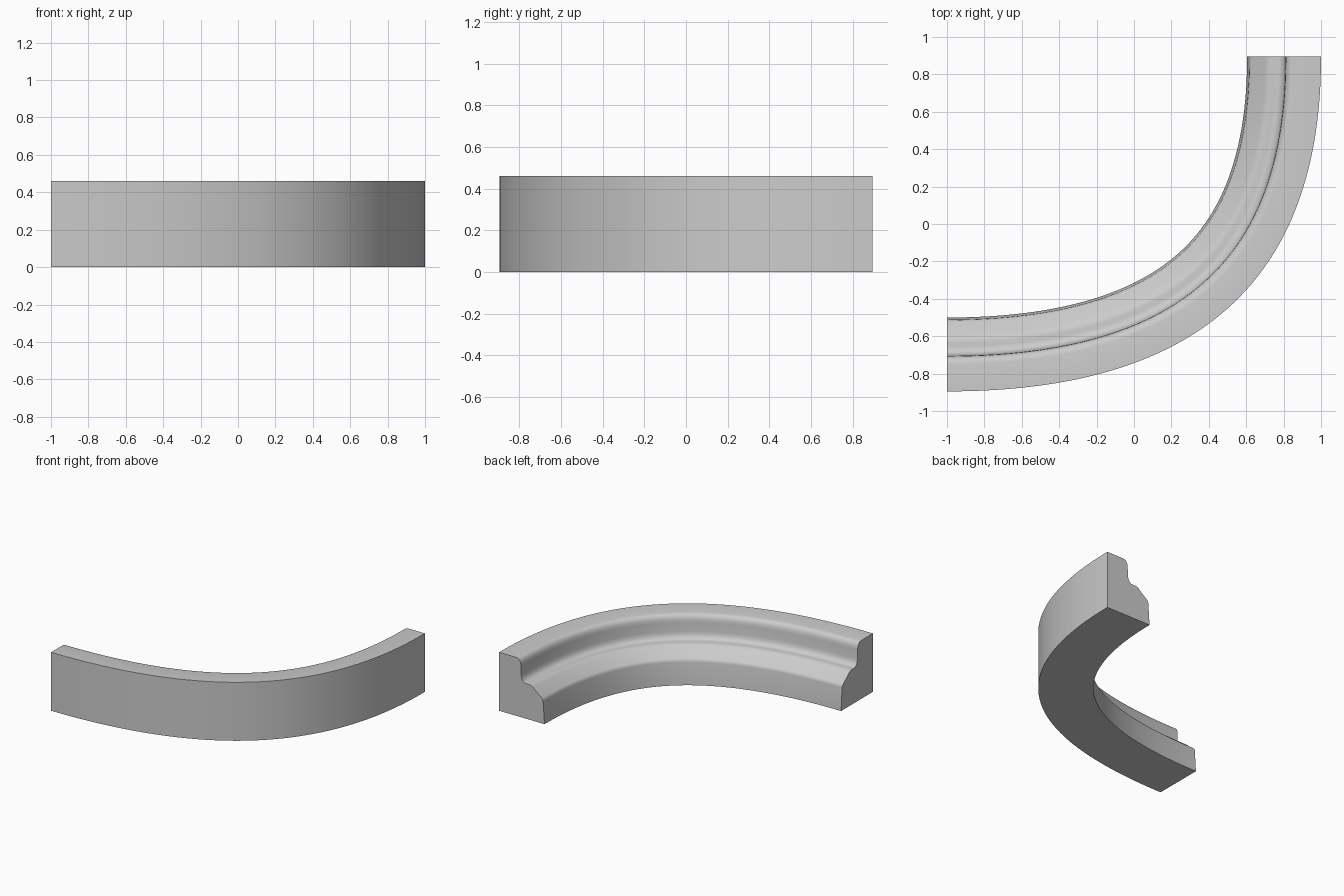
import bpy, bmesh
from mathutils import Vector

cube = bpy.data.objects.get("Cube")
if cube:
    bpy.data.objects.remove(cube, do_unlink=True)

# Material
grey = bpy.data.materials.new("light_grey")
grey.use_nodes = True
colour = (0.6, 0.6, 0.6, 1)
grey.diffuse_color = colour
grey.node_tree.nodes["Principled BSDF"].inputs["Base Color"].default_value = colour

# Moulding cross-section: (distance inward from the outer wall, height)
PROFILE = [
    (0, 0), (0, 0.46), (0.145, 0.46), (0.165, 0.456), (0.179, 0.445),
    (0.187, 0.425), (0.190, 0.40), (0.192, 0.33), (0.197, 0.306),
    (0.207, 0.288), (0.222, 0.278), (0.24, 0.275), (0.262, 0.276),
    (0.28, 0.272), (0.296, 0.262), (0.312, 0.246), (0.372, 0.20),
    (0.380, 0.190), (0.383, 0.175), (0.395, 0),
]

# Outer wall path: one cubic Bezier sweeping a quarter turn
X, Y, K, STEPS = 1.0, 0.895, 0.67, 64
P = [Vector(p) for p in ((-X, -Y), (-X + 2 * X * K, -Y), (X, Y - 2 * Y * K), (X, Y))]


def path(t):
    """Point and inward normal of the outer wall at t."""
    s = 1 - t
    point = P[0] * s**3 + P[1] * 3 * s * s * t + P[2] * 3 * s * t * t + P[3] * t**3
    tangent = (P[1] - P[0]) * s * s + (P[2] - P[1]) * 2 * s * t + (P[3] - P[2]) * t * t
    tangent.normalize()
    return point, Vector((-tangent.y, tangent.x))


# Sweep the cross-section along the path
bm = bmesh.new()
rings = []
for i in range(STEPS + 1):
    point, inward = path(i / STEPS)
    rings.append([bm.verts.new((*(point + inward * d), z)) for d, z in PROFILE])
n = len(PROFILE)
for a, b in zip(rings, rings[1:]):
    for j in range(n):
        k = (j + 1) % n
        bm.faces.new((a[j], a[k], b[k], b[j]))

# Flat end caps
bm.faces.new(rings[0])
bm.faces.new(rings[-1][::-1])
bmesh.ops.recalc_face_normals(bm, faces=bm.faces)

mesh = bpy.data.meshes.new("curved_moulding")
bm.to_mesh(mesh)
bm.free()
mesh.materials.append(grey)
moulding = bpy.data.objects.new("curved_moulding", mesh)
bpy.context.collection.objects.link(moulding)

# Smooth curves, sharp corners
bpy.ops.object.select_all(action='DESELECT')
moulding.select_set(True)
bpy.context.view_layer.objects.active = moulding
bpy.ops.object.shade_smooth_by_angle(angle=0.6)
